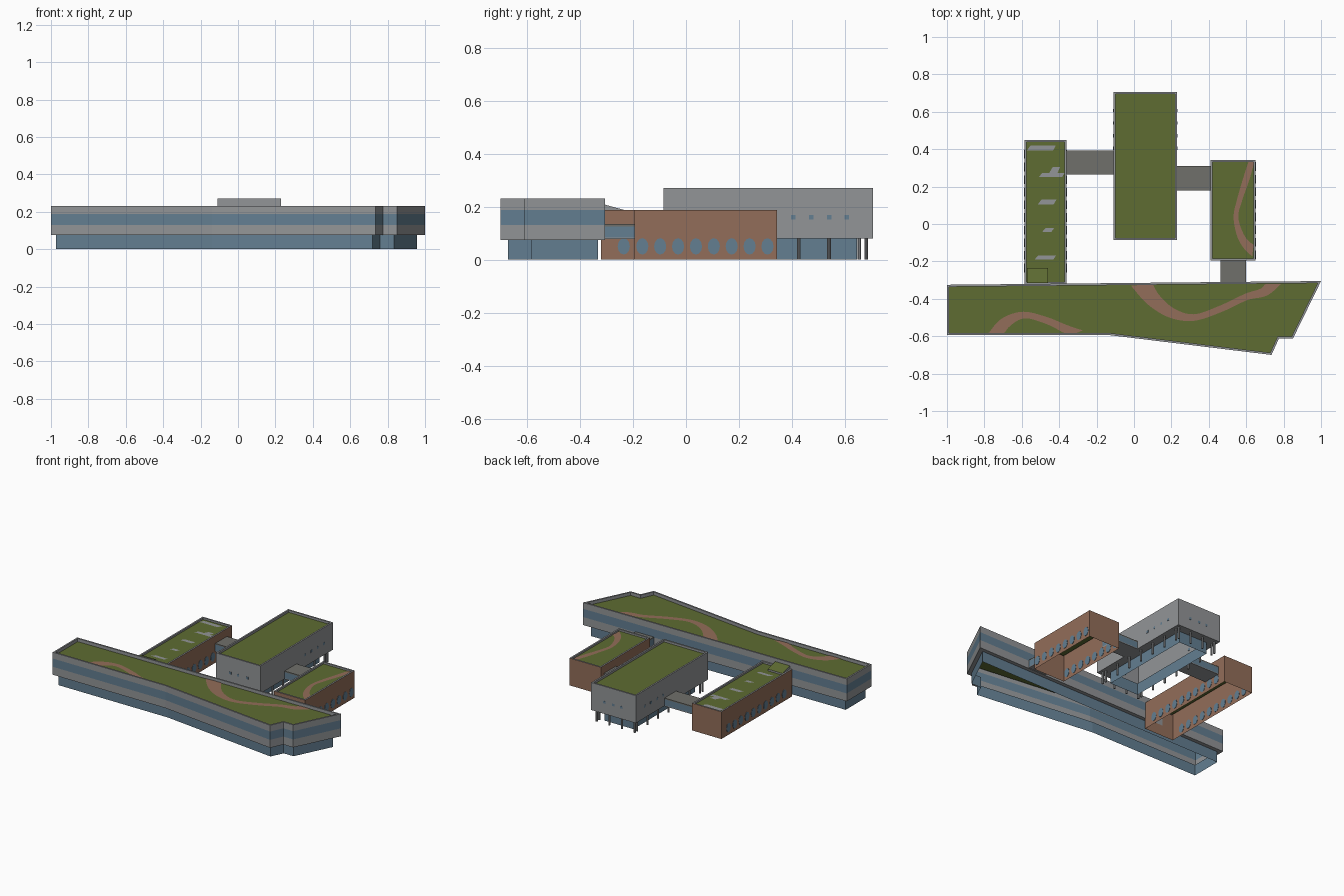
import bpy, bmesh, math
from mathutils import Vector
from mathutils.geometry import intersect_line_line_2d, interpolate_bezier

if "Cube" in bpy.data.objects:
    bpy.data.objects.remove(bpy.data.objects["Cube"])


def material(name, rgb):
    m = bpy.data.materials.new(name)
    m.diffuse_color = (*rgb, 1)
    m.use_nodes = True
    m.node_tree.nodes["Principled BSDF"].inputs["Base Color"].default_value = m.diffuse_color
    return m


MATS = [material("concrete grey", (0.29, 0.30, 0.31)),
        material("window blue", (0.125, 0.21, 0.285)),
        material("brick brown", (0.29, 0.155, 0.10)),
        material("grass green", (0.112, 0.15, 0.032)),
        material("link roof grey", (0.16, 0.16, 0.145))]
GREY, GLASS, BRICK, GRASS, DARK = range(5)


def finish(name, bm):
    me = bpy.data.meshes.new(name)
    bm.to_mesh(me)
    bm.free()
    for m in MATS:
        me.materials.append(m)
    ob = bpy.data.objects.new(name, me)
    bpy.context.collection.objects.link(ob)
    return ob


def rect(x0, x1, y0, y1):
    return [Vector(p) for p in ((x0, y0), (x1, y0), (x1, y1), (x0, y1))]


def inset(poly, d):
    """Offset a counter-clockwise outline inwards with mitred corners."""
    out = []
    for i, p in enumerate(poly):
        a = (p - poly[i - 1]).normalized()
        b = (poly[(i + 1) % len(poly)] - p).normalized()
        na, nb = Vector((-a.y, a.x)), Vector((-b.y, b.x))
        out.append(p + (na + nb) * d / (1 + na.dot(nb)))
    return out


def loft(name, loops, cap, floor=None):
    """Stack outlines (outline, z, material of the strip below), then cap the top."""
    bm = bmesh.new()
    prev = None
    for poly, z, mat in loops:
        ring = [bm.verts.new((p.x, p.y, z)) for p in poly]
        if prev:
            n = len(ring)
            for i in range(n):
                j = (i + 1) % n
                bm.faces.new((prev[i], prev[j], ring[j], ring[i])).material_index = mat
        elif floor is not None:
            bm.faces.new(ring[::-1]).material_index = floor
        prev = ring
    bm.faces.new(prev).material_index = cap
    return finish(name, bm)


def roof_edge(poly, top, drop):
    """Parapet top and inner side."""
    p = inset(poly, 0.011)
    return [(p, top, GREY), (p, top - drop, GREY)]


def box(bm, c, s, mat):
    v = bmesh.ops.create_cube(bm, size=1)["verts"]
    for w in v:
        w.co = Vector(c) + Vector(w.co[k] * s[k] for k in range(3))
    for f in {f for w in v for f in w.link_faces}:
        f.material_index = mat


def ribbon(name, pts, z, bounds, mat=BRICK, steps=10):
    """Curved path through (x, y, width) points, kept inside the roof."""
    x0, x1, y0, y1 = bounds
    P = [Vector(p) for p in pts]
    T = [(P[min(i + 1, len(P) - 1)] - P[max(i - 1, 0)]) / 6 for i in range(len(P))]
    line = []
    for i in range(len(P) - 1):
        line += interpolate_bezier(P[i], P[i] + T[i], P[i + 1] - T[i + 1], P[i + 1], steps)[:-1]
    line.append(P[-1])
    bm = bmesh.new()
    prev = None
    for i, p in enumerate(line):
        t = line[min(i + 1, len(line) - 1)] - line[max(i - 1, 0)]
        n = Vector((-t.y, t.x)).normalized() * p.z / 2
        pair = [bm.verts.new((min(max(p.x + s * n.x, x0), x1),
                              min(max(p.y + s * n.y, y0), y1), z)) for s in (-1, 1)]
        if prev:
            bm.faces.new((prev[0], pair[0], pair[1], prev[1])).material_index = mat
        prev = pair
    return finish(name, bm)


# Long front building: recessed glass ground floor, banded upper floors, green roof
front = [Vector(p) for p in ((-1, -0.593), (-0.14, -0.593), (0.735, -0.70), (0.775, -0.612),
                             (0.85, -0.612), (1, -0.305), (-1, -0.325))]
base = inset(front, 0.026)
loft("front_building", [(base, 0, 0), (base, 0.075, GLASS), (front, 0.075, GREY),
                        (front, 0.13, GREY), (front, 0.187, GLASS), (front, 0.23, GREY)]
     + roof_edge(front, 0.23, 0.022), GRASS)
ribbon("front_path_west", [(-0.75, -0.61, .075), (-0.69, -0.53, .06), (-0.59, -0.487, .036),
                           (-0.47, -0.515, .036), (-0.37, -0.56, .045), (-0.29, -0.60, .07)],
       0.211, (-0.98, 0.7, -0.582, -0.33))
ribbon("front_path_east", [(0.03, -0.30, .11), (0.10, -0.40, .08), (0.20, -0.475, .055),
                           (0.32, -0.50, .035), (0.46, -0.455, .035), (0.60, -0.39, .036),
                           (0.70, -0.36, .05), (0.76, -0.29, .08)],
       0.211, (-0.1, 0.8, -0.6, -0.322))

# Central hall raised above a glass base
hall = rect(-0.11, 0.23, -0.085, 0.705)
base = inset(hall, 0.06)
loft("central_hall", [(base, 0, 0), (base, 0.08, GLASS), (hall, 0.08, GREY), (hall, 0.27, GREY)]
     + roof_edge(hall, 0.27, 0.015), GRASS)

# Columns around the hall
bm = bmesh.new()
spots = [(x, y) for x in (-0.085, 0.205) for y in (-0.03 + 0.114 * k for k in range(7))]
spots += [(-0.085 + 0.0967 * k, y) for k in range(4) for y in (-0.06, 0.68)]
for x, y in spots:
    c = bmesh.ops.create_cone(bm, cap_ends=True, segments=10, radius1=.007, radius2=.007, depth=.08)
    bmesh.ops.translate(bm, verts=c["verts"], vec=(x, y, 0.04))
finish("hall_columns", bm)

# Small square hall windows
bm = bmesh.new()
for y in (0.405, 0.472, 0.54, 0.607):
    for x in (-0.11, 0.23):
        box(bm, (x, y, 0.16), (0.003, 0.017, 0.016), GLASS)
for x in (0.0, 0.06, 0.13):
    for y in (-0.085, 0.705):
        box(bm, (x, y, 0.16), (0.017, 0.003, 0.016), GLASS)
finish("hall_windows", bm)


# Brick wings with rounded windows on both long sides
def wing(name, x0, x1, y0, y1, first, count):
    o = rect(x0, x1, y0, y1)
    loft(name, [(o, 0, 0), (o, 0.188, BRICK)] + roof_edge(o, 0.188, 0.012), GRASS)
    bm = bmesh.new()
    for x in (x0, x1):
        for k in range(count):
            v = bmesh.ops.create_cone(bm, cap_ends=True, segments=12, radius1=1,
                                      radius2=1, depth=1)["verts"]
            for w in v:
                a = w.co.copy()
                w.co = (x + a.z * 0.004, first + 0.0675 * k + a.x * 0.023, 0.05 + a.y * 0.031)
    for f in bm.faces:
        f.material_index = GLASS
    bmesh.ops.recalc_face_normals(bm, faces=bm.faces)
    finish(name + "_windows", bm)


wing("left_wing", -0.585, -0.36, -0.32, 0.45, -0.235, 10)
wing("right_wing", 0.41, 0.65, -0.195, 0.343, -0.165, 8)
ribbon("right_wing_path", [(0.63, 0.34, .03), (0.60, 0.24, .034), (0.565, 0.13, .028),
                           (0.545, 0.04, .025), (0.565, -0.05, .035), (0.60, -0.11, .045),
                           (0.65, -0.15, .06)], 0.179, (0.42, 0.638, -0.18, 0.331))

# Flat paved patches on the left wing roof
bm = bmesh.new()
for x, y, w, h in ((-0.495, 0.407, .155, .028), (-0.44, 0.262, .14, .024), (-0.425, 0.287, .06, .034),
                   (-0.465, 0.117, .10, .026), (-0.46, -0.033, .065, .022),
                   (-0.475, -0.18, .115, .022)):
    q = [(x - w / 2, y - h / 2), (x + w / 2 - .015, y - h / 2), (x + w / 2, y + h / 2),
         (x - w / 2 + .02, y + h / 2)]
    bm.faces.new([bm.verts.new((*p, 0.178)) for p in q]).material_index = GREY
finish("roof_patches", bm)

# Ramp from the left wing up to the front roof
bm = bmesh.new()
side = ((-0.315, 0.176), (-0.235, 0.176), (-0.235, 0.188), (-0.315, 0.21))
a, b = ([bm.verts.new((x, *p)) for p in side] for x in (-0.573, -0.46))
bm.faces.new(a[::-1])
bm.faces.new(b)
for i in range(4):
    j = (i + 1) % 4
    bm.faces.new((a[i], a[j], b[j], b[i])).material_index = GRASS if i == 2 else GREY
bmesh.ops.recalc_face_normals(bm, faces=bm.faces)
finish("roof_ramp", bm)

# Glazed bridges between the buildings
for name, o in (("left_bridge", rect(-0.36, -0.11, 0.265, 0.392)),
                ("right_bridge", rect(0.23, 0.41, 0.18, 0.31)),
                ("front_bridge", rect(0.462, 0.60, -0.312, -0.195))):
    loft(name, [(o, 0.078, 0), (o, 0.084, GREY), (o, 0.126, GLASS), (o, 0.134, DARK)], DARK, GREY)
